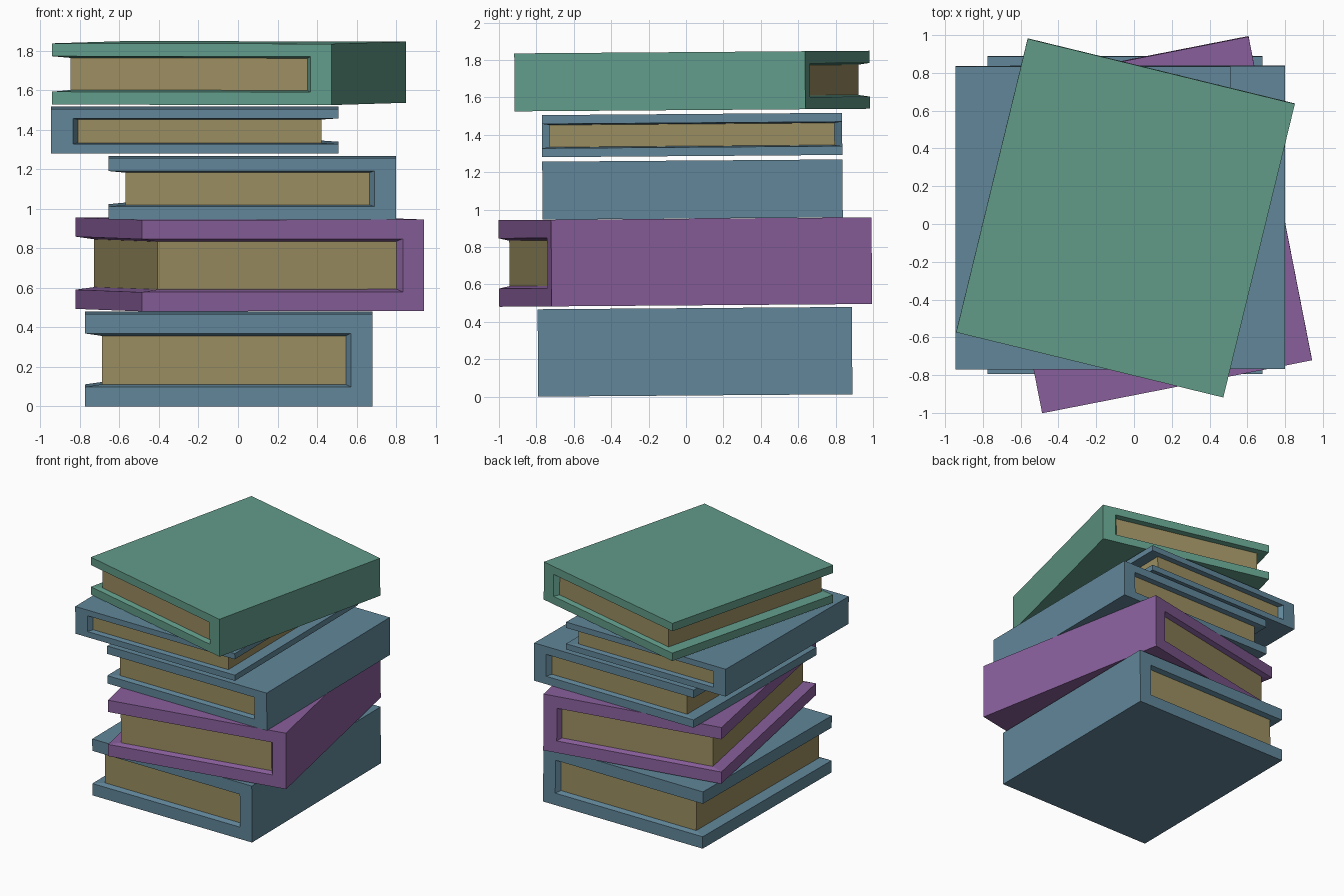
import bpy, math
from mathutils import Matrix

if "Cube" in bpy.data.objects:
    bpy.data.objects.remove(bpy.data.objects["Cube"])


def mat(name, rgb):
    m = bpy.data.materials.new(name)
    m.diffuse_color = (*rgb, 1)
    m.use_nodes = True
    m.node_tree.nodes["Principled BSDF"].inputs["Base Color"].default_value = m.diffuse_color
    return m


BLUE = mat("blue_cover", (0.12, 0.24, 0.32))
PURPLE = mat("purple_cover", (0.25, 0.115, 0.33))
GREEN = mat("green_cover", (0.12, 0.33, 0.25))
PAPER = mat("paper", (0.33, 0.27, 0.12))

W = 1.456  # all books share one width
# the whole stack leans very slightly towards the front
TILT = (Matrix.Translation((0, -0.79, 0)) @ Matrix.Rotation(0.0075, 4, 'X')
        @ Matrix.Translation((0, 0.79, 0)))


def rect(x0, x1, y, z):
    return [(x0, -y, z), (x1, -y, z), (x1, y, z), (x0, y, z)]


def book(name, cover, x, y, z, length, h, angle):
    """Closed book, spine on local +x, bevelled recess around the pages."""
    w, l = W / 2, length / 2
    verts = []
    for s in (-1, 1):
        verts += rect(-w, w, l, s * h / 2)                               # outer corners
        verts += rect(-w, w - 0.11, l, s * h * 0.29)                     # recess lip
        verts += rect(-w + 0.087, w - 0.135, l - 0.04, s * h * 0.262)    # page block
    # bottom indices 0-11, top indices 12-23
    faces = [(3, 2, 1, 0), (12, 13, 14, 15), (1, 2, 14, 13)]             # boards, spine
    faces += [(0, 1, 13, 12, 16, 17, 5, 4), (2, 3, 7, 6, 18, 19, 15, 14)]  # C-shaped ends
    faces += [(3, 0, 4, 7), (12, 15, 19, 16)]                            # board fore edges
    for i, j in ((0, 1), (2, 3), (3, 0)):                                # recess slopes
        faces += [(4 + i, 4 + j, 8 + j, 8 + i), (16 + j, 16 + i, 20 + i, 20 + j)]
    faces += [(5, 17, 21, 9), (18, 6, 10, 22)]                           # inside of spine
    n_cover = len(faces)
    faces += [(8 + i, 8 + j, 20 + j, 20 + i) for i, j in ((0, 1), (2, 3), (3, 0))]  # pages

    me = bpy.data.meshes.new(name)
    me.from_pydata(verts, [], faces)
    me.materials.append(cover)
    me.materials.append(PAPER)
    for p in me.polygons:
        p.material_index = int(p.index >= n_cover)
    me.update()
    ob = bpy.data.objects.new(name, me)
    bpy.context.collection.objects.link(ob)
    ob.matrix_world = (TILT @ Matrix.Translation((x, y, z + h / 2))
                       @ Matrix.Rotation(math.radians(angle), 4, 'Z'))


# stack from bottom to top
book("bottom_blue_book", BLUE, -0.047, 0.05, 0.0, 1.68, 0.467, 0)
book("purple_book", PURPLE, 0.06, 0.002, 0.482, 1.746, 0.463, 11.1)
book("middle_blue_book", BLUE, 0.072, 0.043, 0.946, 1.605, 0.31, 0)
book("thin_blue_book", BLUE, -0.218, 0.043, 1.28, 1.605, 0.225, 180)
book("top_green_book", GREEN, -0.045, 0.045, 1.526, 1.60, 0.31, -13.7)
